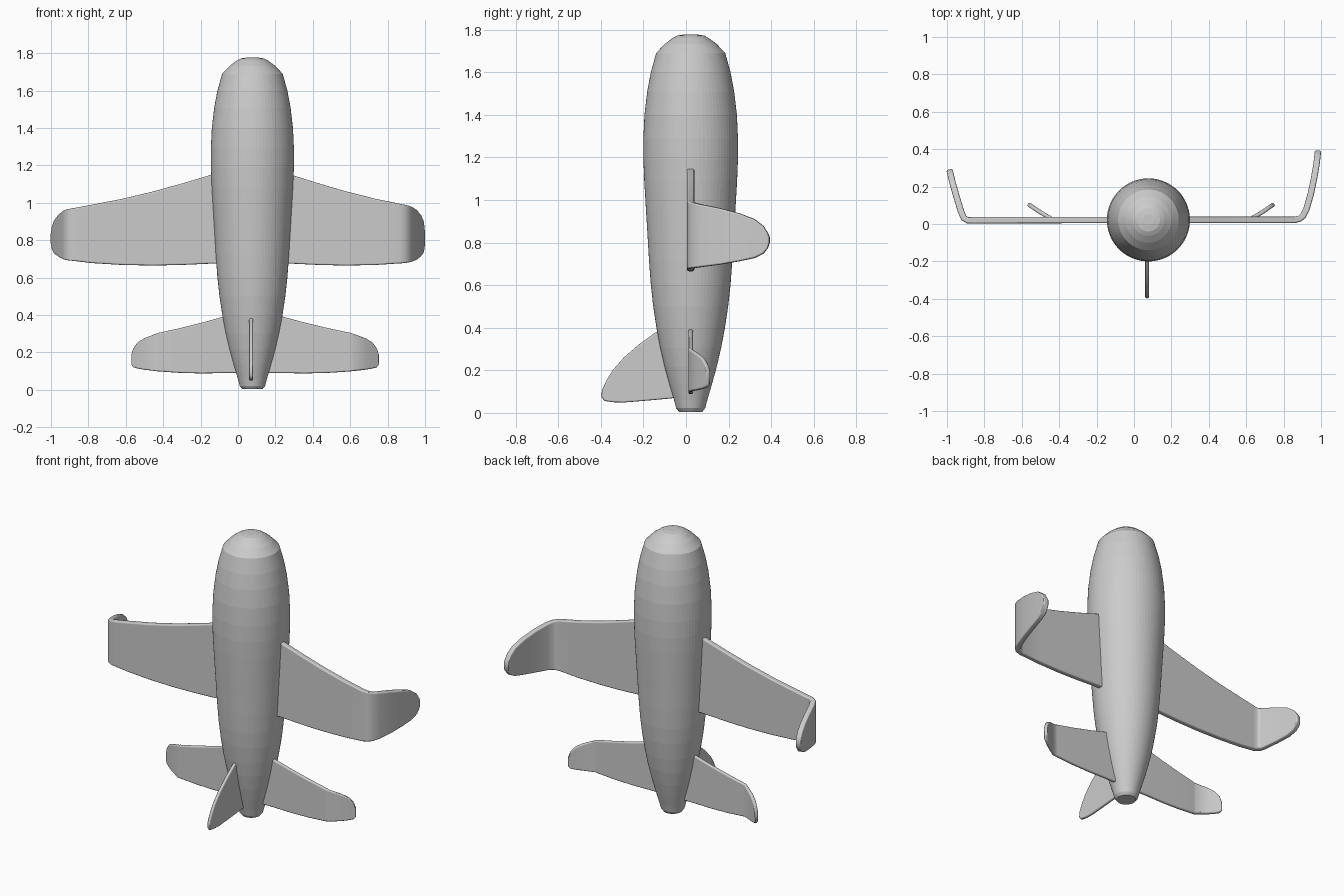
import bpy, bmesh, math
from mathutils import Vector

if "Cube" in bpy.data.objects:
    bpy.data.objects.remove(bpy.data.objects["Cube"])

CX, CY = 0.077, 0.022   # fuselage axis


def new_object(name, bm, smooth):
    bmesh.ops.recalc_face_normals(bm, faces=bm.faces)
    mesh = bpy.data.meshes.new(name)
    bm.to_mesh(mesh)
    bm.free()
    mesh.polygons.foreach_set("use_smooth", [smooth] * len(mesh.polygons))
    obj = bpy.data.objects.new(name, mesh)
    bpy.context.collection.objects.link(obj)
    return obj


def thicken(obj, thickness):
    s = obj.modifiers.new("thickness", 'SOLIDIFY')
    s.thickness, s.offset = thickness, 0
    b = obj.modifiers.new("round_edges", 'BEVEL')
    b.width, b.segments = thickness * 0.38, 3
    b.limit_method, b.angle_limit = 'ANGLE', math.radians(60)
    b.harden_normals = True


def along(path, d):
    """Point at distance d along a polyline."""
    for a, b in zip(path, path[1:]):
        length = (b - a).length
        if d <= length + 1e-6:
            return a.lerp(b, d / length)
        d -= length
    return path[-1]


def bent_wing(name, path, planform, thickness):
    """Sweep a planform (fraction of span, leading z, trailing z) along a path."""
    path = [Vector(p) for p in path]
    total = sum((b - a).length for a, b in zip(path, path[1:]))
    dist, fracs = 0, {p[0] for p in planform}
    for a, b in zip(path[1:], path[2:-1]):      # keep every bend as a station
        dist = dist or (path[1] - path[0]).length
        f = dist / total
        if all(abs(f - g) > 0.008 for g in fracs):
            fracs.add(f)
        dist += (b - a).length
    bm = bmesh.new()
    prev = None
    lead = [Vector((p[0], p[1])) for p in planform]
    trail = [Vector((p[0], p[2])) for p in planform]

    def height(line, f):
        for a, b in zip(line, line[1:]):
            if f <= b.x + 1e-6:
                return a.y + (b.y - a.y) * (f - a.x) / (b.x - a.x)
        return line[-1].y

    for f in sorted(fracs):
        p = along(path, f * total)
        pair = [bm.verts.new((p.x, p.y, height(l, f))) for l in (lead, trail)]
        if prev:
            bm.faces.new((prev[0], pair[0], pair[1], prev[1]))
        prev = pair
    thicken(new_object(name, bm, True), thickness)


# Fuselage: lathed profile, (radius, z)
profile = [(0.055, 0.005), (0.068, 0.022), (0.078, 0.06), (0.10, 0.135),
           (0.122, 0.215), (0.143, 0.305), (0.16, 0.395), (0.176, 0.50),
           (0.187, 0.60), (0.196, 0.72), (0.203, 0.84), (0.211, 0.97),
           (0.218, 1.09), (0.222, 1.19), (0.222, 1.29), (0.217, 1.40),
           (0.204, 1.51), (0.187, 1.60), (0.162, 1.69), (0.122, 1.732),
           (0.085, 1.76), (0.062, 1.772), (0.03, 1.777)]
SEG = 72
bm = bmesh.new()
rings = [[bm.verts.new((CX + r * math.cos(2 * math.pi * i / SEG),
                        CY + r * math.sin(2 * math.pi * i / SEG), z))
          for i in range(SEG)] for r, z in profile]
for lo, hi in zip(rings, rings[1:]):
    for i in range(SEG):
        j = (i + 1) % SEG
        bm.faces.new((lo[i], lo[j], hi[j], hi[i]))
bm.faces.new(rings[0])
bm.faces.new(rings[-1])
new_object("fuselage", bm, False)

# Main wings, with tips bent upward
wing = [(0.06, 1.18, 0.676), (0.18, 1.148, 0.675), (0.30, 1.103, 0.668),
        (0.42, 1.061, 0.665), (0.55, 1.022, 0.668), (0.68, 0.99, 0.678),
        (0.80, 0.962, 0.696), (0.88, 0.937, 0.712), (0.94, 0.91, 0.727),
        (0.975, 0.878, 0.747), (0.993, 0.845, 0.775), (1.0, 0.825, 0.80)]
bent_wing("right_wing", [(CX, 0.022), (0.86, 0.022), (0.885, 0.027), (0.905, 0.045),
          (0.922, 0.08), (0.945, 0.16), (0.962, 0.24), (0.976, 0.32), (0.984, 0.393)],
          wing, 0.034)
bent_wing("left_wing", [(CX, 0.022), (-0.86, 0.02), (-0.89, 0.02), (-0.91, 0.032),
          (-0.926, 0.07), (-0.95, 0.15), (-0.97, 0.22), (-0.987, 0.292)],
          wing, 0.034)

# Tailplanes, with angled tips
tail = [(0.08, 0.415, 0.09), (0.24, 0.39, 0.09), (0.40, 0.36, 0.088),
        (0.58, 0.33, 0.091), (0.75, 0.305, 0.099), (0.88, 0.276, 0.108),
        (0.94, 0.255, 0.114), (0.98, 0.223, 0.12), (1.0, 0.185, 0.135)]
bent_wing("right_tailplane", [(CX, 0.022), (0.615, 0.022), (0.64, 0.032), (0.75, 0.107)],
          tail, 0.022)
bent_wing("left_tailplane", [(CX, 0.022), (-0.43, 0.022), (-0.455, 0.032), (-0.567, 0.107)],
          tail, 0.022)

# Tail fin: flat outline, (y, z)
fin = [(-0.03, 0.40), (-0.11, 0.395), (-0.148, 0.375), (-0.22, 0.322),
       (-0.29, 0.262), (-0.345, 0.20), (-0.375, 0.15), (-0.395, 0.105),
       (-0.397, 0.075), (-0.383, 0.056), (-0.34, 0.05), (-0.29, 0.049),
       (-0.18, 0.058), (-0.07, 0.068), (-0.03, 0.075)]
bm = bmesh.new()
bm.faces.new([bm.verts.new((0.07, y, z)) for y, z in fin])
thicken(new_object("tail_fin", bm, True), 0.02)
